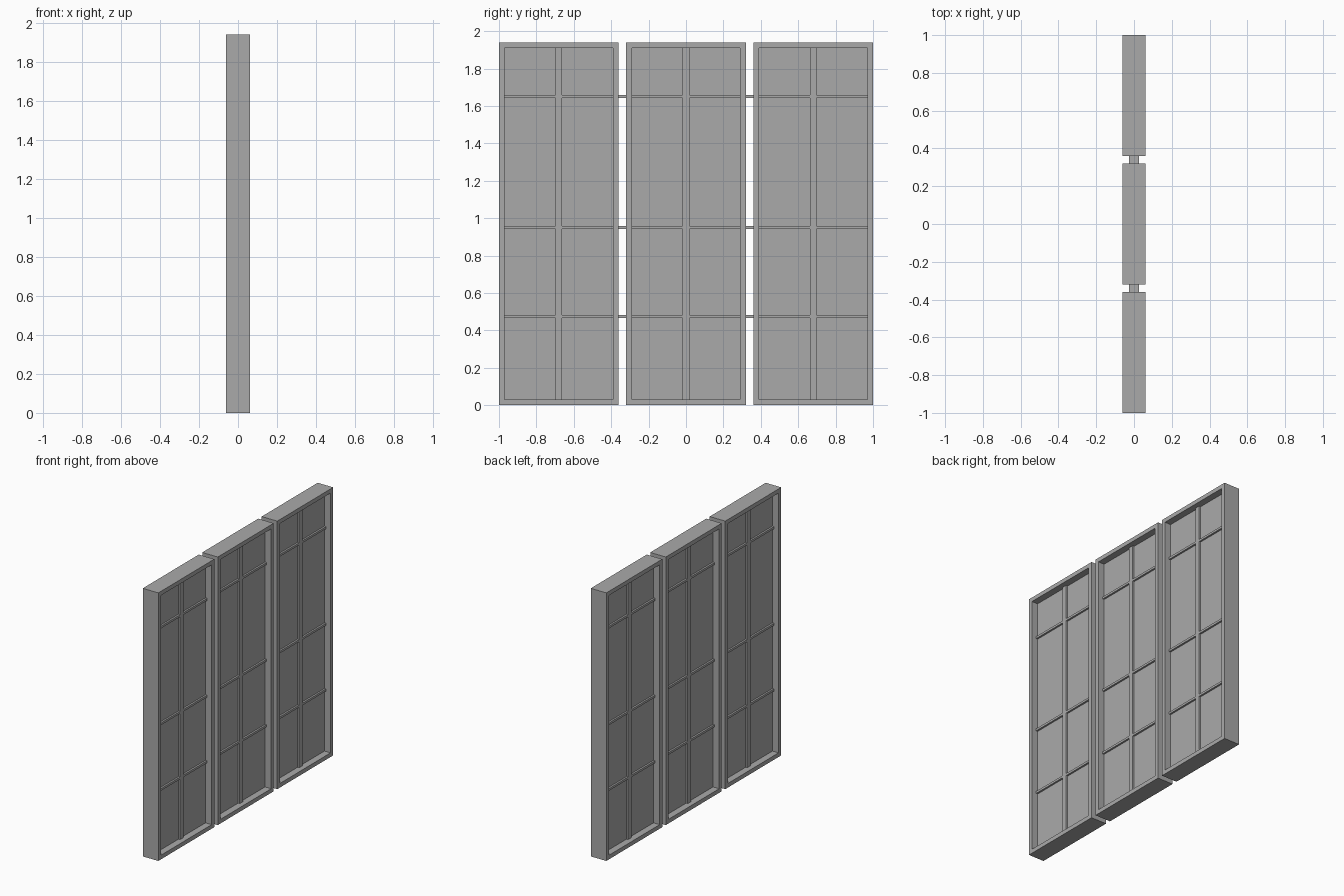
import bpy

# Remove the default cube
cube = bpy.data.objects.get("Cube")
if cube:
    bpy.data.objects.remove(cube, do_unlink=True)

grey = bpy.data.materials.new("plain grey")
grey.use_nodes = True
colour = (0.4, 0.4, 0.4, 1)
grey.diffuse_color = colour
grey.node_tree.nodes["Principled BSDF"].inputs["Base Color"].default_value = colour

HEIGHT, WIDTH, DEPTH = 1.94, 0.64, 0.124
RIM = 0.03
BAR_DEPTH, PANE_DEPTH = 0.052, 0.026
MULLION, RAIL = 0.036, 0.016


def box(name, y, z, depth, width, height):
    """Box centred on x = 0 with its centre at y, z."""
    bpy.ops.mesh.primitive_cube_add(size=1, location=(0, y, z))
    ob = bpy.context.object
    ob.name = name
    ob.scale = (depth, width, height)
    bpy.ops.object.transform_apply(location=False, rotation=False, scale=True)
    ob.data.materials.append(grey)
    return ob


def cut(ob, y, z, width, height):
    """Cut a rectangular opening right through a box."""
    cutter = box(ob.name + "_cutter", y, z, 1, width, height)
    mod = ob.modifiers.new("opening", "BOOLEAN")
    mod.operation = "DIFFERENCE"
    mod.solver = "EXACT"
    mod.object = cutter
    bpy.context.view_layer.objects.active = ob
    bpy.ops.object.modifier_apply(modifier=mod.name)
    bpy.data.objects.remove(cutter, do_unlink=True)


# Three framed panels, each with a pane and a central mullion
mid = HEIGHT / 2
for side, y in (("right", -0.68), ("middle", 0), ("left", 0.68)):
    frame = box(side + "_frame", y, mid, DEPTH, WIDTH, HEIGHT)
    cut(frame, y, mid, WIDTH - 2 * RIM, HEIGHT - 2 * RIM)
    box(side + "_pane", y, mid, PANE_DEPTH, WIDTH - RIM, HEIGHT - RIM)
    box(side + "_mullion", y, mid, BAR_DEPTH, MULLION, HEIGHT - RIM)

# Long rails running through all panels and bridging the gaps
for name, z in (("lower", 0.475), ("middle", 0.95), ("upper", 1.65)):
    box(name + "_rail", 0, z, BAR_DEPTH, 2 - RIM, RAIL)
